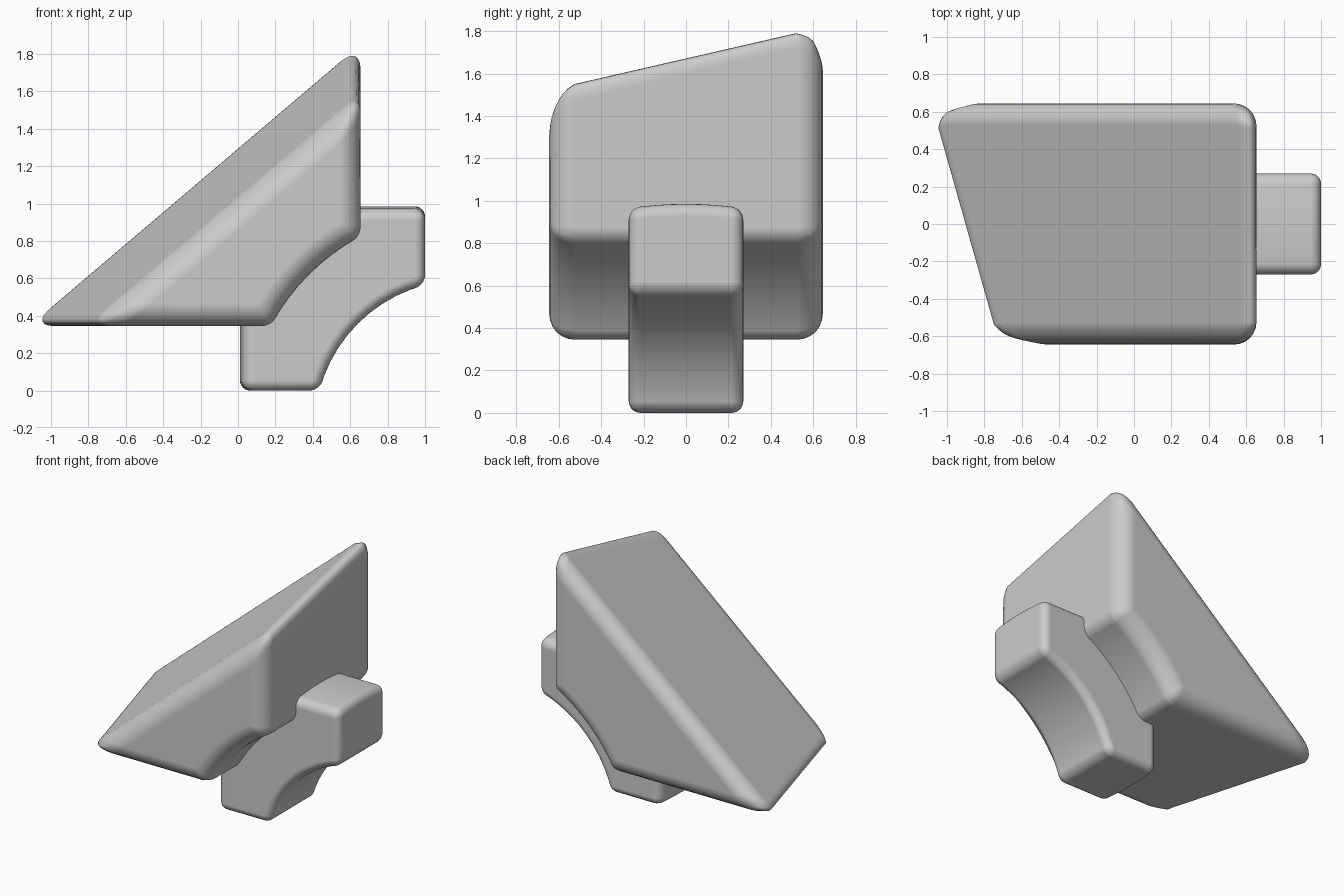
import bpy, bmesh, math

cube = bpy.data.objects.get("Cube")
if cube:
    bpy.data.objects.remove(cube, do_unlink=True)

grey = bpy.data.materials.new("plain_grey")
grey.use_nodes = True
GREY = (0.6, 0.6, 0.6, 1)
grey.diffuse_color = GREY
grey.node_tree.nodes["Principled BSDF"].inputs["Base Color"].default_value = GREY

CX, CZ = 1.2, -0.2  # shared centre of both concave arcs


def arc(radius, x_end, z_start, steps):
    """Arc from the bottom line z_start round to the wall x_end."""
    a0 = math.pi - math.asin((z_start - CZ) / radius)
    a1 = math.acos((x_end - CX) / radius)
    angles = [a0 + (a1 - a0) * i / steps for i in range(steps + 1)]
    return [(CX + radius * math.cos(a), CZ + radius * math.sin(a)) for a in angles]


def rounded_solid(name, profile, stations, width, weight):
    """Loft profile(y) through the y stations, then round the sharp edges."""
    bm = bmesh.new()
    layer = bm.edges.layers.float.new("bevel_weight_edge")
    rings = [[bm.verts.new((x, y, z)) for x, z in profile(y)] for y in stations]
    for a, b in zip(rings, rings[1:]):
        for i in range(len(a)):
            j = (i + 1) % len(a)
            bm.faces.new((a[i], a[j], b[j], b[i]))
    bm.faces.new(rings[0])
    bm.faces.new(rings[-1][::-1])
    bmesh.ops.recalc_face_normals(bm, faces=bm.faces)
    for e in bm.edges:
        if e.calc_face_angle() > math.radians(20):
            e[layer] = weight(e)
    mesh = bpy.data.meshes.new(name)
    bm.to_mesh(mesh)
    bm.free()
    mesh.materials.append(grey)
    obj = bpy.data.objects.new(name, mesh)
    bpy.context.collection.objects.link(obj)
    bpy.ops.object.select_all(action="DESELECT")
    obj.select_set(True)
    bpy.context.view_layer.objects.active = obj
    bpy.ops.object.shade_smooth_by_angle(angle=math.radians(40))
    bevel = obj.modifiers.new("rounding", "BEVEL")
    bevel.limit_method = "WEIGHT"
    bevel.width = width
    bevel.segments = 6
    bevel.use_clamp_overlap = False
    bevel.harden_normals = True
    return obj


# Wedge body with a sloping, sideways-tilted top
WALL, BASE = 0.655, 0.345
body_arc = arc(1.16, WALL, BASE, 8)


def body_profile(y):
    level = 1.165 + 0.24 * y
    return body_arc + [(WALL, level + 0.85 * WALL), ((BASE - level) / 0.85, BASE)]


def body_weight(e):
    # smaller rounding where the arc meets the base and the wall
    a, b = (v.co for v in e.verts)
    at_arc_end = any(abs(a.x - x) + abs(a.z - z) < 0.01 for x, z in (body_arc[0], body_arc[-1]))
    return 0.4 if at_arc_end and abs(a.y - b.y) > 0.5 else 1


rounded_solid("wedge_body", body_profile, (-0.645, 0.645), 0.12, body_weight)

# Arched arm with a slightly domed outer side
HALF = 0.27
arm_arc = arc(0.79, 1.0, 0, 10)


def arm_profile(y):
    dome = 0.02 * (y / HALF) ** 2
    return arm_arc + [(1.0, 0.985 - dome), (0.01 + dome, 0.985 - dome), (0.01 + dome, 0)]


rounded_solid("arched_arm", arm_profile, [HALF * i / 4 for i in range(-4, 5)], 0.055, lambda e: 1)
